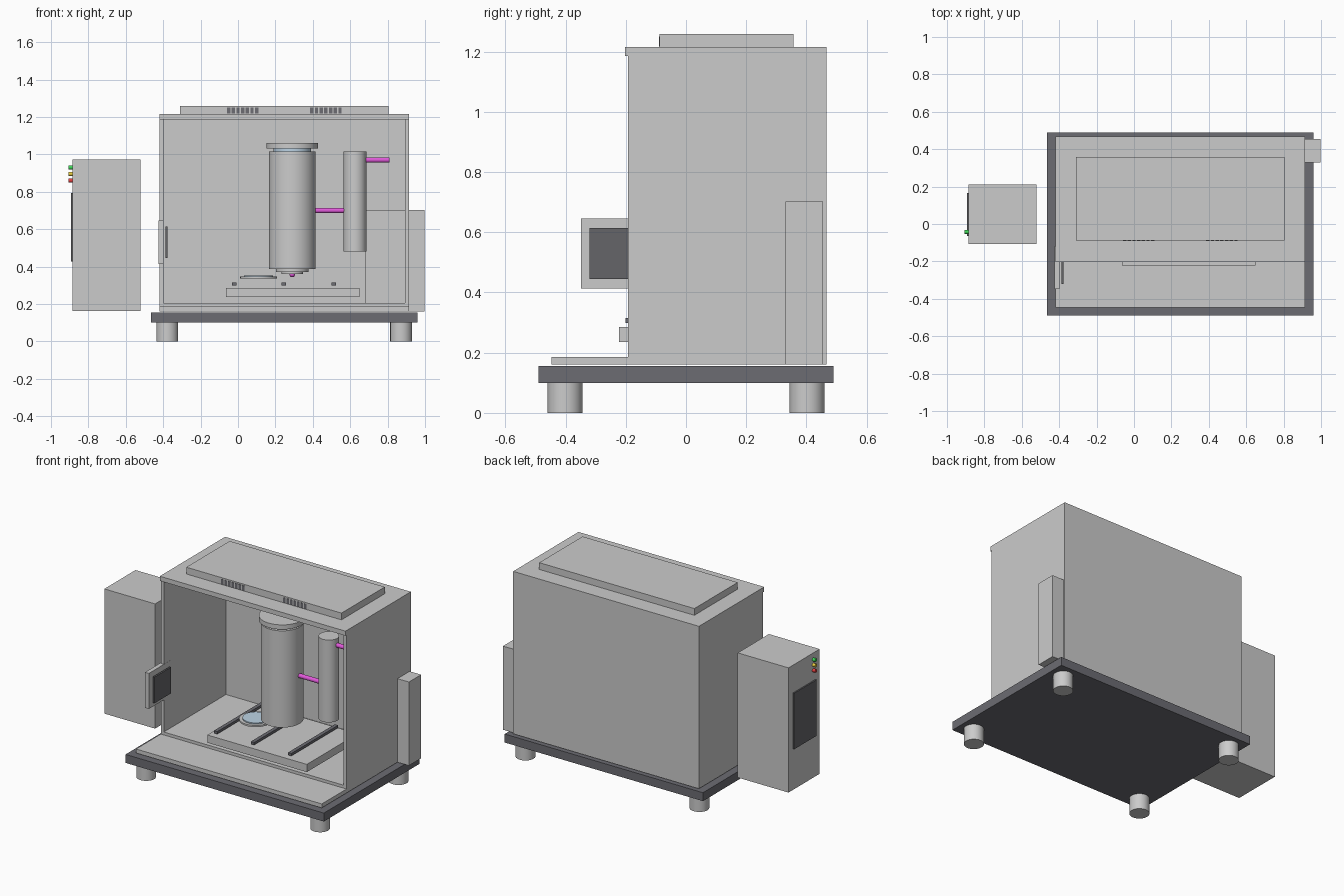
import bpy, math

if "Cube" in bpy.data.objects:
    bpy.data.objects.remove(bpy.data.objects["Cube"])

def mat(name, col):
    m = bpy.data.materials.new(name)
    m.diffuse_color = (*col, 1)
    m.use_nodes = True
    m.node_tree.nodes["Principled BSDF"].inputs["Base Color"].default_value = m.diffuse_color
    return m

DARK = mat("dark_metal", (0.15, 0.15, 0.17))
BLACK = mat("screen_dark", (0.13, 0.13, 0.14))
GLASS = mat("lens_glass", (0.5, 0.65, 0.78))
BEAM = mat("beam_magenta", (0.75, 0.1, 0.7))
RED, YELLOW, GREEN = (mat(n, c) for n, c in (
    ("lamp_red", (0.8, 0.05, 0.05)), ("lamp_yellow", (0.8, 0.6, 0.05)), ("lamp_green", (0.05, 0.7, 0.1))))

def finish(ob, name, m):
    ob.name = name
    if m:
        ob.data.materials.append(m)
    return ob

def box(name, x, y, z, m=None):
    """Box from (min, max) ranges."""
    bpy.ops.mesh.primitive_cube_add(size=1, location=[sum(r) / 2 for r in (x, y, z)])
    ob = bpy.context.object
    ob.scale = [r[1] - r[0] for r in (x, y, z)]
    bpy.ops.object.transform_apply(location=False, rotation=False, scale=True)
    return finish(ob, name, m)

def cyl(name, r, a, b, c, d, m=None, axis="z"):
    """Cylinder from a to b along its axis; c, d are the other two centre coordinates."""
    mid = (a + b) / 2
    loc, rot = ((c, d, mid), (0, 0, 0)) if axis == "z" else ((mid, c, d), (0, math.pi / 2, 0))
    bpy.ops.mesh.primitive_cylinder_add(vertices=48, radius=r, depth=b - a, location=loc, rotation=rot)
    bpy.ops.object.shade_smooth_by_angle()
    return finish(bpy.context.object, name, m)

# Base plate and feet
box("base_plate", (-0.465, 0.96), (-0.49, 0.49), (0.10, 0.155), DARK)
for x in (-0.378, 0.872):
    for y in (-0.402, 0.402):
        cyl("foot", 0.058, 0, 0.10, x, y)

# Open-fronted enclosure
X0, X1, Y0, Y1, T = -0.42, 0.915, -0.193, 0.467, 0.022
box("floor_slab", (X0, X1), (-0.447, Y1), (0.16, 0.186))
box("inner_floor", (X0 + T, X1 - T), (Y0, Y1 - T), (0.186, 0.205))
box("back_wall", (X0, X1), (Y1 - T, Y1), (0.16, 1.187))
box("left_wall", (X0, X0 + T), (Y0, Y1), (0.16, 1.187))
box("right_wall", (X1 - T, X1), (Y0, Y1), (0.16, 1.187))
box("roof", (X0, X1), (-0.203, Y1), (1.185, 1.215))
box("roof_panel", (-0.31, 0.805), (-0.088, 0.357), (1.215, 1.259))

# Vent slats on the front of the roof panel
for cx in (0.025, 0.47):
    for i in range(7):
        sx = cx - 0.075 + i * 0.025
        box("vent_slat", (sx - 0.009, sx + 0.009), (-0.09, -0.085), (1.217, 1.25), DARK)

# Projection optics column
CX, CY = 0.29, 0.04
cyl("projection_column", 0.125, 0.387, 1.015, CX, CY)
cyl("column_lens", 0.10, 1.015, 1.03, CX, CY, GLASS)
cyl("column_top_flange", 0.138, 1.03, 1.06, CX, CY)
cyl("column_lower_ring", 0.088, 0.37, 0.387, CX, CY)
cyl("column_nozzle", 0.058, 0.36, 0.37, CX, CY)
bpy.ops.mesh.primitive_uv_sphere_add(segments=24, ring_count=12, radius=0.015, location=(CX, CY, 0.358))
bpy.ops.object.shade_smooth()
finish(bpy.context.object, "exposure_spot", BEAM)

# Illumination column and light beams
cyl("illumination_column", 0.061, 0.48, 1.015, 0.625, CY)
cyl("lower_beam", 0.014, 0.41, 0.57, CY, 0.70, BEAM, "x")
cyl("upper_beam", 0.014, 0.68, 0.81, CY, 0.97, BEAM, "x")

# Wafer stage, rails and wafer
box("wafer_stage", (-0.065, 0.65), (-0.222, 0.30), (0.236, 0.286))
for x in (-0.02, 0.245, 0.512):
    box("stage_rail", (x - 0.012, x + 0.012), (-0.201, 0.28), (0.299, 0.315), DARK)
cyl("wafer_chuck", 0.098, 0.335, 0.346, 0.11, 0.025)
cyl("wafer", 0.078, 0.346, 0.353, 0.11, 0.025, GLASS)

# Laser source passing through the right wall
box("laser_box", (0.68, 0.997), (0.33, 0.455), (0.16, 0.703))

# Loading port on the left wall
box("load_port", (-0.425, -0.397), (-0.348, -0.118), (0.414, 0.645))
box("load_port_window", (-0.388, -0.377), (-0.32, -0.147), (0.445, 0.615), BLACK)

# Side control cabinet with screen and status lamps
box("control_cabinet", (-0.885, -0.52), (-0.108, 0.212), (0.162, 0.972))
box("cabinet_screen", (-0.894, -0.884), (-0.065, 0.167), (0.428, 0.792), BLACK)
for z, m in ((0.86, RED), (0.895, YELLOW), (0.93, GREEN)):
    cyl("status_lamp", 0.011, -0.905, -0.884, -0.042, z, m, "x")
